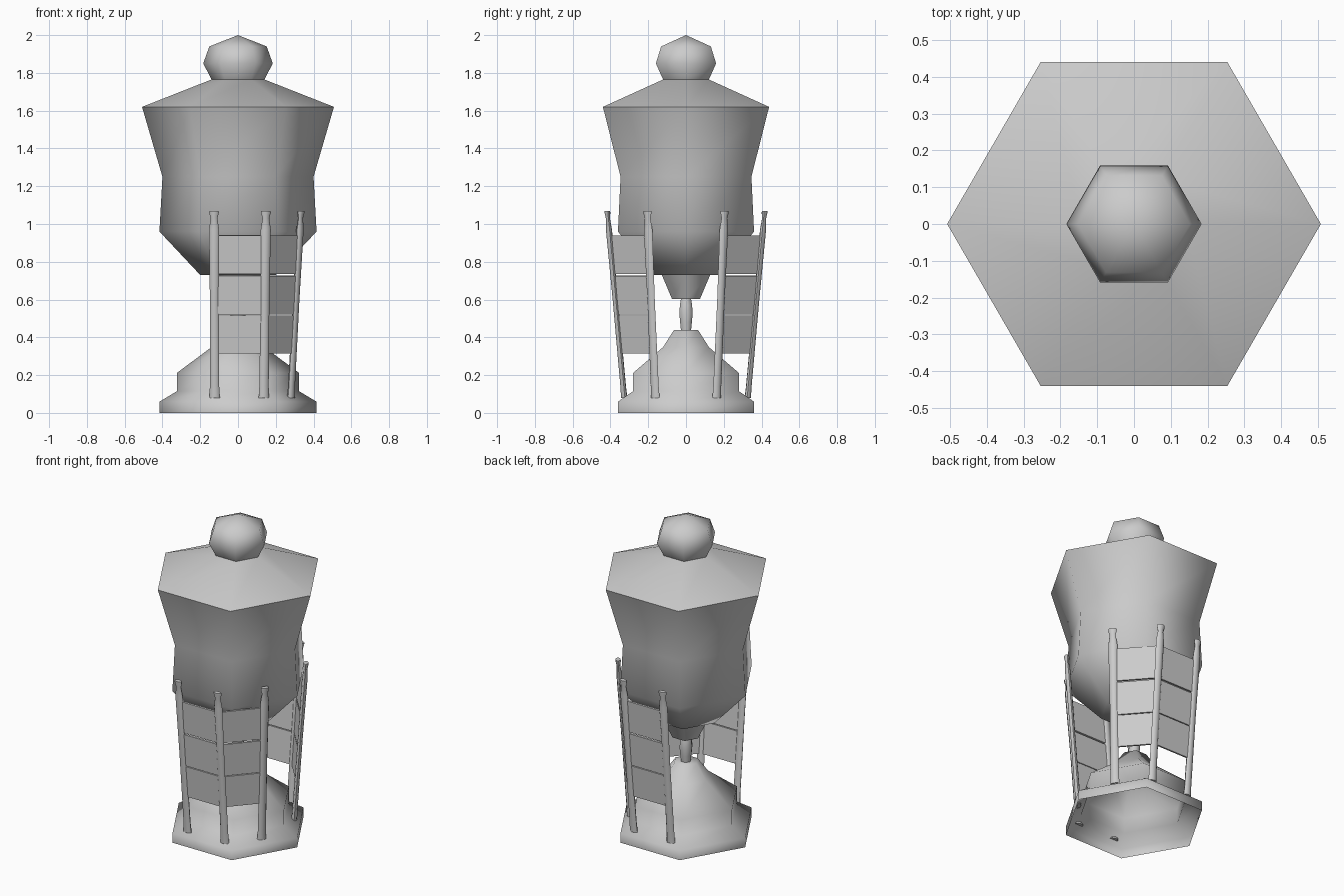
import bpy, bmesh, math
from mathutils import Vector

if "Cube" in bpy.data.objects:
    bpy.data.objects.remove(bpy.data.objects["Cube"])

grey = bpy.data.materials.new("plain grey")
grey.diffuse_color = (0.6, 0.6, 0.6, 1)
grey.use_nodes = True
grey.node_tree.nodes["Principled BSDF"].inputs["Base Color"].default_value = grey.diffuse_color


def finish(name, bm, smooth=None):
    """Turn a bmesh into a named, coloured object."""
    bmesh.ops.recalc_face_normals(bm, faces=bm.faces)
    me = bpy.data.meshes.new(name)
    bm.to_mesh(me)
    bm.free()
    me.materials.append(grey)
    ob = bpy.data.objects.new(name, me)
    bpy.context.collection.objects.link(ob)
    if smooth:
        bpy.ops.object.select_all(action='DESELECT')
        ob.select_set(True)
        bpy.context.view_layer.objects.active = ob
        bpy.ops.object.shade_smooth_by_angle(angle=math.radians(smooth))
    return ob


def loft(bm, rings, cap_low=True, cap_high=True):
    """Skin a stack of equal-sized point rings."""
    rows = [[bm.verts.new(p) for p in ring] for ring in rings]
    n = len(rows[0])
    for a, b in zip(rows, rows[1:]):
        for i in range(n):
            j = (i + 1) % n
            bm.faces.new((a[i], a[j], b[j], b[i]))
    if cap_low:
        bm.faces.new(rows[0][::-1])
    if cap_high:
        bm.faces.new(rows[-1])
    return rows


def lathe(name, profile, sides=6, cap_low=True, cap_high=True, smooth=65):
    """Hexagonal turned part from (radius, height) pairs."""
    bm = bmesh.new()
    loft(bm, [[(r * math.cos(math.tau * i / sides), r * math.sin(math.tau * i / sides), z)
               for i in range(sides)] for r, z in profile], cap_low, cap_high)
    bmesh.ops.remove_doubles(bm, verts=bm.verts, dist=0.0005)
    return finish(name, bm, smooth)


# Stepped base, open underneath
lathe("base", [(.415, 0), (.415, .06), (.323, .115), (.323, .212), (.14, .348), (.073, .44)],
      cap_low=False)
# Thin stem
lathe("stem", [(.03, .43), (.036, .48), (.041, .53), (.037, .57), (.03, .61)])
# Tapered collar under the body
lathe("collar", [(.085, .602), (.15, .735)])
# Large body with shoulders
lathe("body", [(.2, .73), (.416, .96), (.4, 1.25), (.508, 1.62), (.14, 1.765)])
# Rounded knob, closing to a point
lathe("knob", [(.14, 1.765), (.184, 1.85), (.152, 1.94), (.0001, 2.0)], cap_high=False)

# Posts: foot (x, y), head (x, y), facing angle
Z0, Z1 = .08, 1.07
POSTS = [((-.124, -.327), (-.127, -.417), -97),
         ((.137, -.327), (.148, -.417), -83),
         ((.28, -.163), (.333, -.205), -33)]
# half width at each height
POST_SHAPE = [(.08, .028), (.14, .025), (.6, .0235), (.97, .027), (1.03, .018), (1.06, .026), (1.07, .025)]
SLATS = [(.316, .515), (.52, .726), (.736, .94)]


def axis(post, z, side):
    """Point on a post's centre line; side -1 is front, 1 is back."""
    foot, head, _ = post
    t = (z - Z0) / (Z1 - Z0)
    x, y = (f + (h - f) * t for f, h in zip(foot, head))
    return Vector((x, -side * y, z))


for side, label in ((-1, "front"), (1, "back")):
    for k, post in enumerate(POSTS):
        a = math.radians(post[2]) * -side
        out = Vector((math.cos(a), math.sin(a), 0))
        tan = Vector((-out.y, out.x, 0))
        bm = bmesh.new()
        loft(bm, [[axis(post, z, side) + tan * (w * math.cos(math.tau * i / 8))
                   + out * (w * .6 * math.sin(math.tau * i / 8)) for i in range(8)]
                  for z, w in POST_SHAPE])
        finish(f"{label}_post_{k + 1}", bm, 50)

    # Slats between neighbouring posts
    for k, (p, q) in enumerate(zip(POSTS, POSTS[1:])):
        for s, (lo, hi) in enumerate(SLATS):
            quad = [axis(p, lo, side), axis(q, lo, side), axis(q, hi, side), axis(p, hi, side)]
            n = (quad[1] - quad[0]).cross(quad[3] - quad[0]).normalized() * .006
            bm = bmesh.new()
            loft(bm, [[v - n for v in quad], [v + n for v in quad]])
            finish(f"{label}_slat_{k + 1}_{s + 1}", bm)
